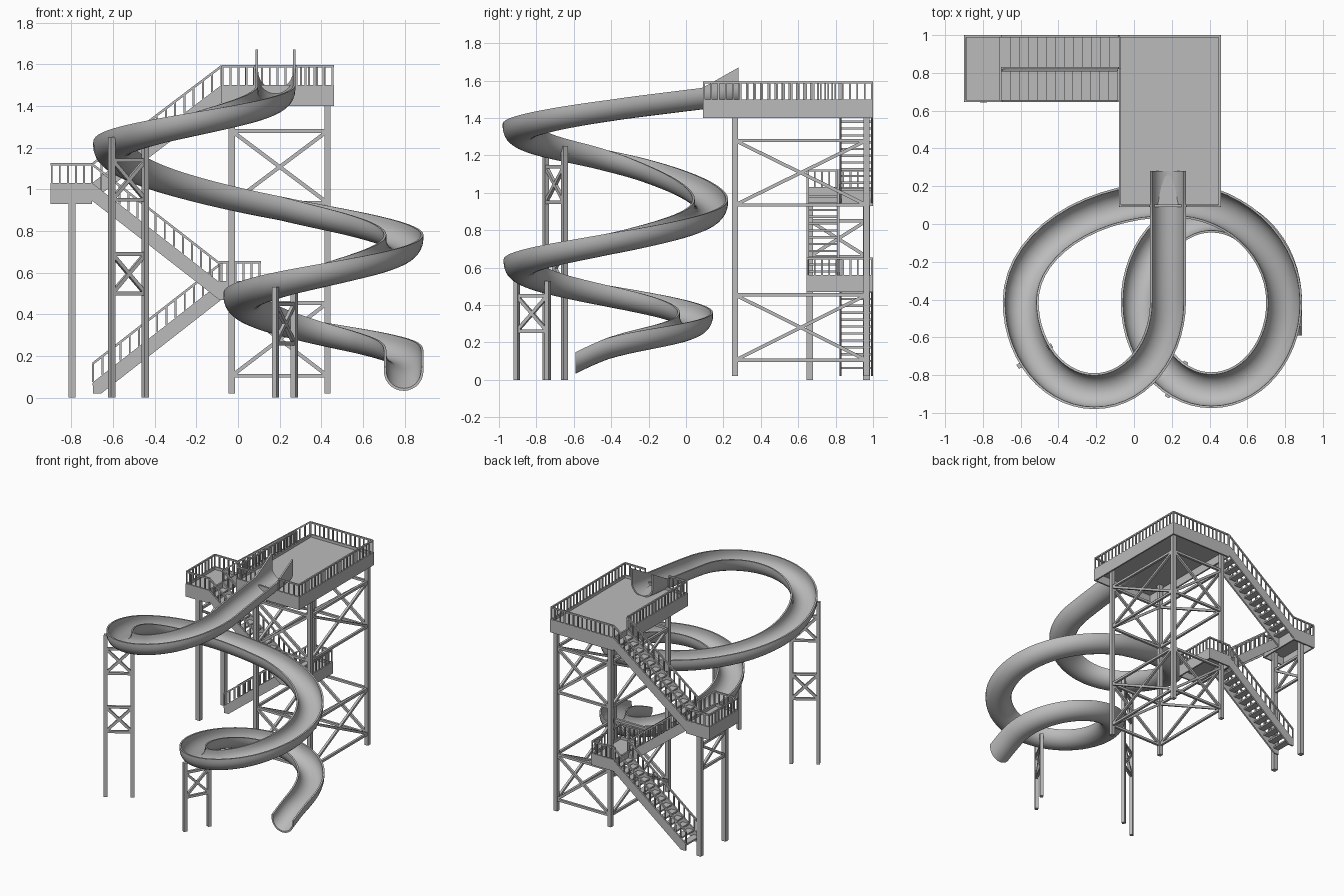
import bpy, bmesh
from math import sin, cos, pi, radians
from mathutils import Vector, Matrix

if "Cube" in bpy.data.objects:
    bpy.data.objects.remove(bpy.data.objects["Cube"])

grey = bpy.data.materials.new("plain_grey")
grey.use_nodes = True
grey.diffuse_color = (0.5, 0.5, 0.5, 1)
grey.node_tree.nodes["Principled BSDF"].inputs["Base Color"].default_value = (0.5, 0.5, 0.5, 1)


def finish(name, bm, smooth=False):
    bmesh.ops.recalc_face_normals(bm, faces=bm.faces)
    mesh = bpy.data.meshes.new(name)
    bm.to_mesh(mesh)
    bm.free()
    mesh.materials.append(grey)
    obj = bpy.data.objects.new(name, mesh)
    bpy.context.collection.objects.link(obj)
    if smooth:
        bpy.context.view_layer.objects.active = obj
        obj.select_set(True)
        bpy.ops.object.shade_smooth_by_angle(angle=radians(40))
        obj.select_set(False)
    return obj


def box(bm, lo, hi):
    lo, hi = Vector(lo), Vector(hi)
    mat = Matrix.Translation((lo + hi) / 2) @ Matrix.Diagonal((hi - lo).to_4d())
    bmesh.ops.create_cube(bm, size=1, matrix=mat)


def beam(bm, a, b, width, side=None):
    """Square bar from a to b; side turns one pair of its faces."""
    a, b = Vector(a), Vector(b)
    axis = (b - a).normalized()
    if side is None:
        side = Vector((0, 0, 1)) if abs(axis.z) < 0.99 else Vector((1, 0, 0))
    u = axis.cross(Vector(side)).normalized()
    v = axis.cross(u)
    rot = Matrix((u, v, axis)).transposed().to_4x4()
    scale = Matrix.Diagonal((width, width, (b - a).length, 1))
    bmesh.ops.create_cube(bm, size=1, matrix=Matrix.Translation((a + b) / 2) @ rot @ scale)


def railing(bm, a, b, height=0.09, spacing=0.039):
    """Top rail with upright bars between two foot points."""
    a, b = Vector(a), Vector(b)
    up = Vector((0, 0, height))
    beam(bm, a + up, b + up, 0.011)
    flat = (b - a).to_2d().length
    n = max(1, round(flat / spacing))
    for i in range(n + 1):
        foot = a.lerp(b, i / n)
        beam(bm, foot, foot + up, 0.009)


def deck(name, x0, x1, y0, y1, z0, z1):
    """Floor slab inside a thin fascia."""
    bm = bmesh.new()
    t = 0.012
    box(bm, (x0, y0, z1 - 0.035), (x1, y1, z1 - 0.02))
    for x in (x0, x1 - t):
        box(bm, (x, y0, z0), (x + t, y1, z1))
    for y in (y0, y1 - t):
        box(bm, (x0, y, z0), (x1, y + t, z1))
    finish(name, bm)


def braced_pair(bm, a, b, bays, width=0.018):
    """Horizontal bars and a cross between two posts for each height range."""
    for lo, hi in bays:
        a0, a1 = Vector((*a, lo)), Vector((*a, hi))
        b0, b1 = Vector((*b, lo)), Vector((*b, hi))
        for p, q in ((a0, b0), (a1, b1), (a0, b1), (b0, a1)):
            beam(bm, p, q, width)


# Decks
deck("top_platform", -0.08, 0.46, 0.09, 1.0, 1.40, 1.50)
deck("upper_landing", -0.90, -0.70, 0.645, 1.0, 0.93, 1.03)
deck("lower_landing", -0.09, 0.11, 0.645, 1.0, 0.47, 0.56)

# Deck railings
E = 0.006
bm = bmesh.new()
for path in (
    [(-0.074, 0.82), (-0.074, 0.096), (0.08, 0.096)],
    [(0.28, 0.096), (0.454, 0.096), (0.454, 0.994), (-0.074, 0.994)],
):
    for p, q in zip(path, path[1:]):
        railing(bm, (*p, 1.5), (*q, 1.5))
finish("platform_railing", bm)
for name, near, far, z in (("upper_landing_railing", -0.70, -0.894, 1.03),
                           ("lower_landing_railing", -0.09, 0.104, 0.56)):
    bm = bmesh.new()
    path = [(near, 0.651), (far, 0.651), (far, 0.994), (near, 0.994)]
    for p, q in zip(path, path[1:]):
        railing(bm, (*p, z), (*q, z))
    finish(name, bm)


# Stair flights: stringers, open treads and handrails
def flight(name, x0, z0, x1, z1, y0, y1, steps=13):
    bm = bmesh.new()
    depth, t = 0.085, 0.012
    for y in (y0, y1 - t):
        outline = [(x0, z0), (x1, z1), (x1, z1 - depth), (x0, z0 - depth)]
        if z0 - depth < 0.02:  # foot cut level with the ground
            cut = x0 + (0.02 - z0 + depth) * (x1 - x0) / (z1 - z0)
            outline[3:] = [(cut, 0.02), (x0, 0.02)]
        face = bm.faces.new([bm.verts.new((x, y, z)) for x, z in outline])
        side = bmesh.ops.extrude_face_region(bm, geom=[face])["geom"]
        bmesh.ops.translate(bm, vec=(0, t, 0),
                            verts=[v for v in side if isinstance(v, bmesh.types.BMVert)])
        railing(bm, (x0, y + E, z0), (x1, y + E, z1), spacing=0.044)
    for i in range(steps):
        f = (i + 0.5) / steps
        x, z = x0 + f * (x1 - x0), z0 + f * (z1 - z0) - 0.03
        box(bm, (x - 0.026, y0, z - 0.006), (x + 0.026, y1, z + 0.006))
    finish(name, bm)


flight("bottom_stairs", -0.695, 0.075, -0.08, 0.555, 0.82, 1.0)
flight("middle_stairs", -0.09, 0.555, -0.70, 1.03, 0.645, 0.82)
flight("top_stairs", -0.70, 1.03, -0.08, 1.5, 0.82, 1.0)

# Tower frame
bm = bmesh.new()
corners = [(-0.03, 0.262), (0.43, 0.262), (0.43, 0.965), (-0.03, 0.965)]
for i, c in enumerate(corners):
    beam(bm, (*c, 0.02), (*c, 1.47), 0.03)
    braced_pair(bm, c, corners[i - 1], [(0.105, 0.455), (0.935, 1.28)])
finish("tower_frame", bm)

# Landing posts
bm = bmesh.new()
posts = [(-0.797, 0.662), (-0.797, 0.965)]
for p in posts:
    beam(bm, (*p, 0), (*p, 1.0), 0.035)
braced_pair(bm, *posts, [(0.66, 0.85)])
finish("landing_posts", bm)

# Slide trestles
for name, a, b, top, bays in (
    ("high_slide_trestle", (-0.605, -0.75), (-0.445, -0.65), 1.25, [(0.5, 0.69), (0.95, 1.14)]),
    ("low_slide_trestle", (0.18, -0.905), (0.27, -0.74), 0.53, [(0.26, 0.45)]),
):
    bm = bmesh.new()
    across = Vector((b[0] - a[0], b[1] - a[1], 0))
    for p in (a, b):
        beam(bm, (*p, 0), (*p, top), 0.026, across)
    braced_pair(bm, a, b, bays)
    finish(name, bm)

# Slide centre line: straight run, then clockwise elliptical arcs
path = [Vector((0.18, 0.28 - 0.69 * i / 14, 1.585 - 0.085 * i / 14)) for i in range(15)]


def arc(cx, cy, rx, ry, start, z_end, n=14):
    z0 = path[-1].z
    for i in range(1, n + 1):
        a = radians(start) - i / n * pi / 2
        path.append(Vector((cx + rx * cos(a), cy + ry * sin(a), z0 + (z_end - z0) * i / n)))


arc(-0.21, -0.41, 0.39, 0.475, 0, 1.37)
arc(-0.21, -0.41, 0.39, 0.475, -90, 1.235)
arc(0.20, -0.41, 0.80, 0.54, 180, 0.96)
arc(0.20, -0.415, 0.595, 0.545, 90, 0.78)
arc(0.41, -0.415, 0.385, 0.465, 0, 0.645)
arc(0.41, -0.415, 0.385, 0.465, -90, 0.505)
arc(0.41, -0.415, 0.385, 0.465, 180, 0.36)
arc(0.41, -0.415, 0.385, 0.465, 90, 0.24)
for i in range(1, 5):
    path.append(Vector((0.795, -0.415 - 0.044 * i, 0.24 - 0.023 * i)))
for _ in range(12):  # ease the changes of slope
    zs = [p.z for p in path]
    for i in range(1, len(path) - 1):
        path[i].z = (zs[i - 1] + zs[i] * 2 + zs[i + 1]) / 4

# Slide trough: U section swept along the path, sides raised at the entry
R, WALL, LIP, N = 0.095, 0.012, 0.02, 14
bm = bmesh.new()
rings = []
for i, p in enumerate(path):
    t = path[min(i + 1, len(path) - 1)] - path[max(i - 1, 0)]
    side = Vector((-t.y, t.x, 0)).normalized()
    rise = 0.085 * max(0, (p.y - 0.09) / 0.19) if i < 15 else 0
    section = []
    for r, order in ((R, 1), (R - WALL, -1)):
        half = [(r, rise)] + [(r * cos(k * pi / N), -LIP - r * sin(k * pi / N))
                              for k in range(N + 1)] + [(-r, rise)]
        section += half[::order]
    rings.append([bm.verts.new(p + side * s + Vector((0, 0, h))) for s, h in section])
for a, b in zip(rings, rings[1:]):
    for k in range(len(a)):
        bm.faces.new((a[k - 1], a[k], b[k], b[k - 1]))
M = len(rings[0])
for ring in (rings[0], rings[-1]):
    for k in range(M // 2 - 1):
        bm.faces.new((ring[k], ring[k + 1], ring[M - 2 - k], ring[M - 1 - k]))
finish("spiral_slide", bm, smooth=True)
